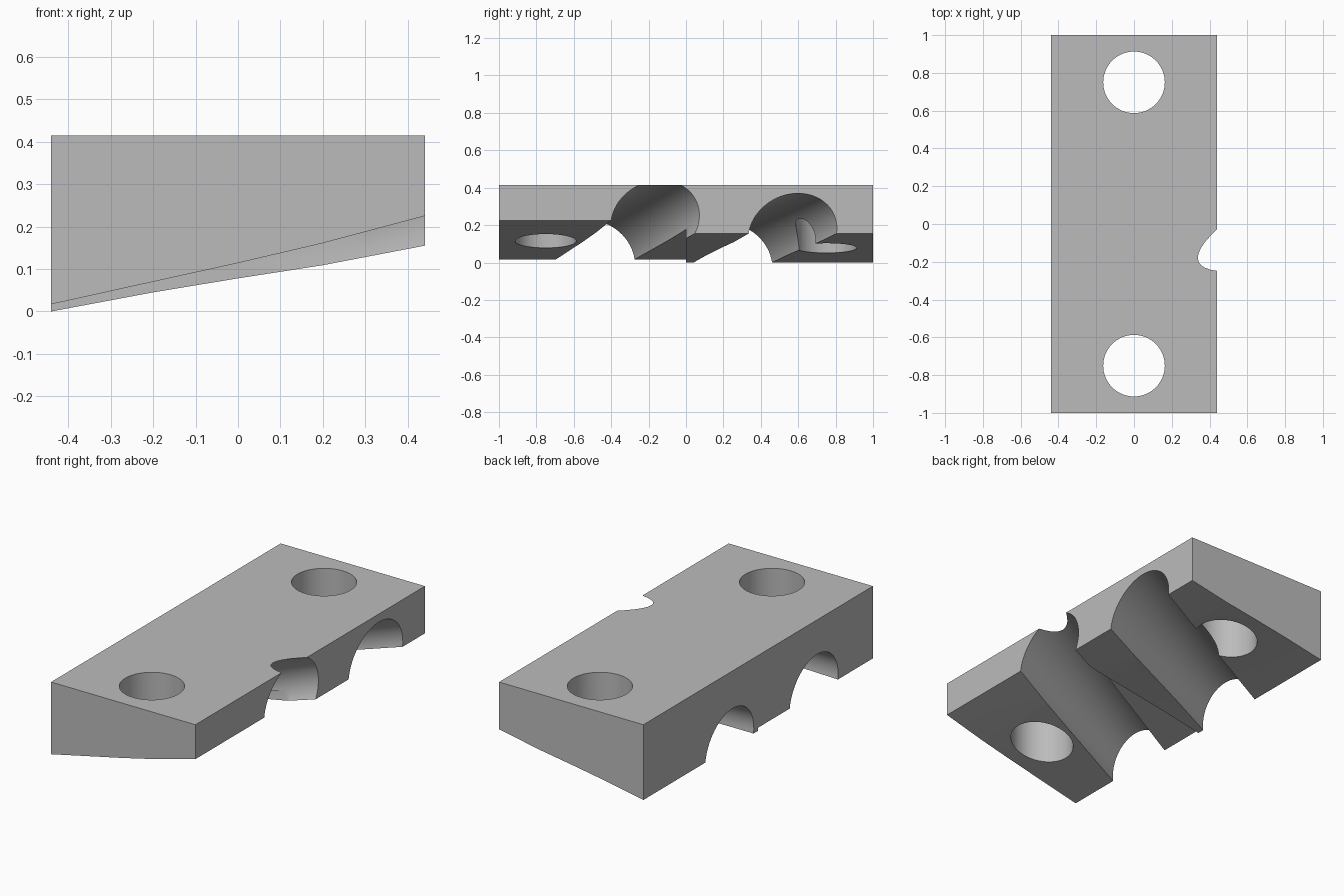
import bpy
import bmesh
import math

cube = bpy.data.objects.get("Cube")
if cube:
    bpy.data.objects.remove(cube, do_unlink=True)

W, TOP = 0.44, 0.415

grey = bpy.data.materials.new("plain grey")
grey.use_nodes = True
COLOUR = (0.5, 0.5, 0.5, 1)
grey.diffuse_color = COLOUR
grey.node_tree.nodes["Principled BSDF"].inputs["Base Color"].default_value = COLOUR


def loft(name, rings):
    """Skin a list of equal-length point rings and cap both ends."""
    bm = bmesh.new()
    loops = [[bm.verts.new(p) for p in ring] for ring in rings]
    n = len(loops[0])
    for a, b in zip(loops, loops[1:]):
        for i in range(n):
            j = (i + 1) % n
            bm.faces.new((a[i], a[j], b[j], b[i]))
    bm.faces.new(loops[0])
    bm.faces.new(loops[-1])
    bmesh.ops.recalc_face_normals(bm, faces=bm.faces)
    mesh = bpy.data.meshes.new(name)
    bm.to_mesh(mesh)
    bm.free()
    mesh.materials.append(grey)
    obj = bpy.data.objects.new(name, mesh)
    bpy.context.collection.objects.link(obj)
    return obj


def prism(name, profile, y0, y1):
    return loft(name, [[(x, y, z) for x, z in profile] for y in (y0, y1)])


def groove(name, y_mid, z_low, z_high):
    """Slanted tube that rises and drifts backwards across the block."""
    rings = []
    steps, sides = 24, 64
    for s in range(steps + 1):
        t = -0.1 + 1.2 * s / steps
        x = W * (2 * t - 1)
        yc = y_mid + 0.32 * (t - 0.5)
        zc = z_low + (z_high - z_low) * t
        ry, rz = 0.21 + 0.025 * t, 0.208 + 0.007 * t
        lean = 0.14 * (2 * t - 1)
        ring = []
        for i in range(sides):
            a = math.tau * i / sides
            dz = rz * math.sin(a)
            ring.append((x, yc + ry * math.cos(a) + lean * dz, zc + dz))
        rings.append(ring)
    return loft(name, rings)


def bolt_hole(name, y):
    ring = [(0.163 * math.cos(math.tau * i / 64), y + 0.163 * math.sin(math.tau * i / 64))
            for i in range(64)]
    return loft(name, [[(px, py, z) for px, py in ring] for z in (-0.2, 0.6)])


# Block with the sloping underside of its rear half
rear_slope = [(-W, 0), (-0.2, 0.045), (0, 0.078), (0.2, 0.109), (W, 0.155)]
block = prism("clamp_block", rear_slope + [(W, TOP), (-W, TOP)], -1, 1)

# The front half has a steeper underside, leaving a step at the middle
front_slope = [(-0.5, 0.002), (-W, 0.017), (-0.2, 0.07), (0, 0.114),
               (0.2, 0.161), (W, 0.225), (0.5, 0.243)]
cutters = [
    prism("step_cutter", front_slope + [(0.5, -0.2), (-0.5, -0.2)], -1.1, 0),
    groove("front_groove_cutter", -0.325, 0.017, 0.225),
    groove("rear_groove_cutter", 0.41, 0, 0.155),
    bolt_hole("front_hole_cutter", -0.75),
    bolt_hole("rear_hole_cutter", 0.75),
]

bpy.ops.object.select_all(action="DESELECT")
block.select_set(True)
bpy.context.view_layer.objects.active = block
for cutter in cutters:
    cutter.hide_render = True
    mod = block.modifiers.new(cutter.name, "BOOLEAN")
    mod.operation = "DIFFERENCE"
    mod.solver = "EXACT"
    mod.object = cutter
    bpy.ops.object.modifier_apply(modifier=mod.name)
    bpy.data.objects.remove(cutter, do_unlink=True)

bpy.ops.object.shade_smooth_by_angle(angle=math.radians(30))
